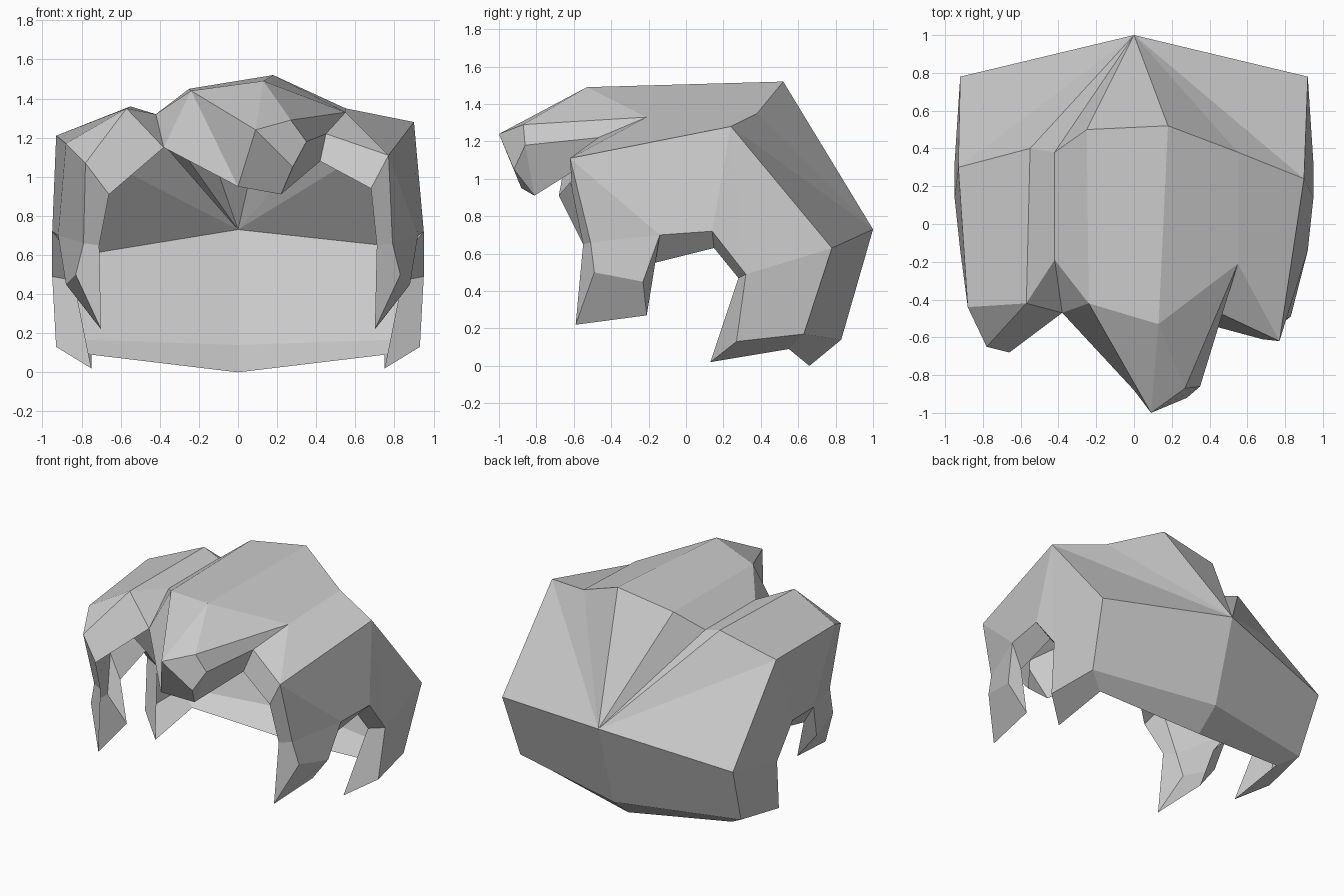
import bpy, bmesh

if "Cube" in bpy.data.objects:
    bpy.data.objects.remove(bpy.data.objects["Cube"])


def build(name, faces):
    """Make one flat-shaded open shell from polygons, welding shared corners."""
    bm = bmesh.new()
    for pts in faces:
        pts = list(dict.fromkeys(pts))
        if len(pts) > 2:
            bm.faces.new([bm.verts.new(p) for p in pts])
    bmesh.ops.remove_doubles(bm, verts=bm.verts, dist=0.001)
    bmesh.ops.recalc_face_normals(bm, faces=bm.faces)
    mesh = bpy.data.meshes.new(name)
    bm.to_mesh(mesh)
    bm.free()
    obj = bpy.data.objects.new(name, mesh)
    bpy.context.collection.objects.link(obj)


def loft(a, b):
    return [(a[i], a[i + 1], b[i + 1], b[i]) for i in range(len(a) - 1)]


def side(pts, s):
    return [(s * x, y, z) for x, y, z in pts]


# Lower rim of one half, from the nape round the ear arch to the front lock
RIM = [(0, .83, .14), (.88, .63, .17), (.93, .27, .13), (.95, .32, .49), (.95, .14, .72),
       (.92, -.14, .70), (.88, -.23, .45), (.83, -.49, .50), (.79, -.51, .66)]
LIP = [(0, .66, 0), (.75, .55, .09), (.75, .13, .02), (.84, .28, .47), (.84, .15, .63),
       (.82, -.17, .55), (.74, -.21, .27), (.70, -.59, .22), (.71, -.55, .65)]
nape = (0, 1, .73)

# Corners that differ left and right: back, shoulder, front edge, lock top, lock inside
L = [(-.92, .78, .58), (-.93, .30, 1.21), (-.88, -.44, 1.17), (-.78, -.65, 1.07), (-.66, -.68, .91)]
R = [(.92, .78, .63), (.90, .24, 1.28), (.77, -.62, 1.11), (.77, -.62, 1.11), (.68, -.61, .94)]

# Side panels, back halves and turned-in rim
for label, s, (back, shoulder, edge, top, inner) in (("left", -1, L), ("right", 1, R)):
    r, lip = side(RIM, s), side(LIP, s)
    build("back_panel_" + label, [(nape, back, r[1], r[0])])
    build("side_panel_" + label, [
        (back, r[1], r[2], r[3]), (shoulder, back, r[3]), (shoulder, r[3], r[4]),
        (shoulder, r[4], r[5], edge), (edge, r[5], r[8], top), (r[5], r[6], r[7], r[8])])
    build("rim_" + label, loft(r + [top], lip + [inner]))

# Crown: front and rear cross-sections lofted, then fanned down to the nape
rear = [L[1], (-.55, .40, 1.36), (-.42, .38, 1.32), (-.25, .50, 1.45),
        (.18, .52, 1.52), (.55, .38, 1.35), R[1]]
front = [L[2], (-.57, -.42, 1.35), (-.42, -.19, 1.32), (-.24, -.42, 1.44),
         (.13, -.53, 1.49), (.55, -.21, 1.33), R[3]]
build("crown", loft(rear, front))
# right rear corner closes as one quad, the rest as triangles
ring = [L[0]] + rear + [R[0]]
build("crown_back", [(nape, ring[i], ring[i + 1]) for i in range(len(ring) - 1)])

# Left fringe beside the parting
part = (-.38, -.47, 1.15)
build("fringe_left", [(front[0], front[1], L[3]), (front[1], part, L[4], L[3]),
                      (front[1], front[2], part), (front[2], front[3], part)])

# Swept forelock with blunt tip
tip, low = (.09, -1, 1.24), (0, -.88, .95)
a, b, c, d = (.27, -.87, 1.29), (.35, -.86, 1.18), (.28, -.92, 1.05), (.22, -.81, .91)
notch, under = (.45, -.47, 1.22), (.42, -.54, 1.08)
build("forelock", [
    (front[3], tip, low), (front[3], low, part), (front[3], front[4], tip),
    (front[4], a, tip), (tip, a, b, c), (tip, c, d, low), (c, b, d),
    (front[4], front[5], a), (front[5], notch, b, a), (b, notch, under, d)])

# Right fringe
build("fringe_right", [(front[5], notch, R[3]), (notch, under, R[4], R[3])])
